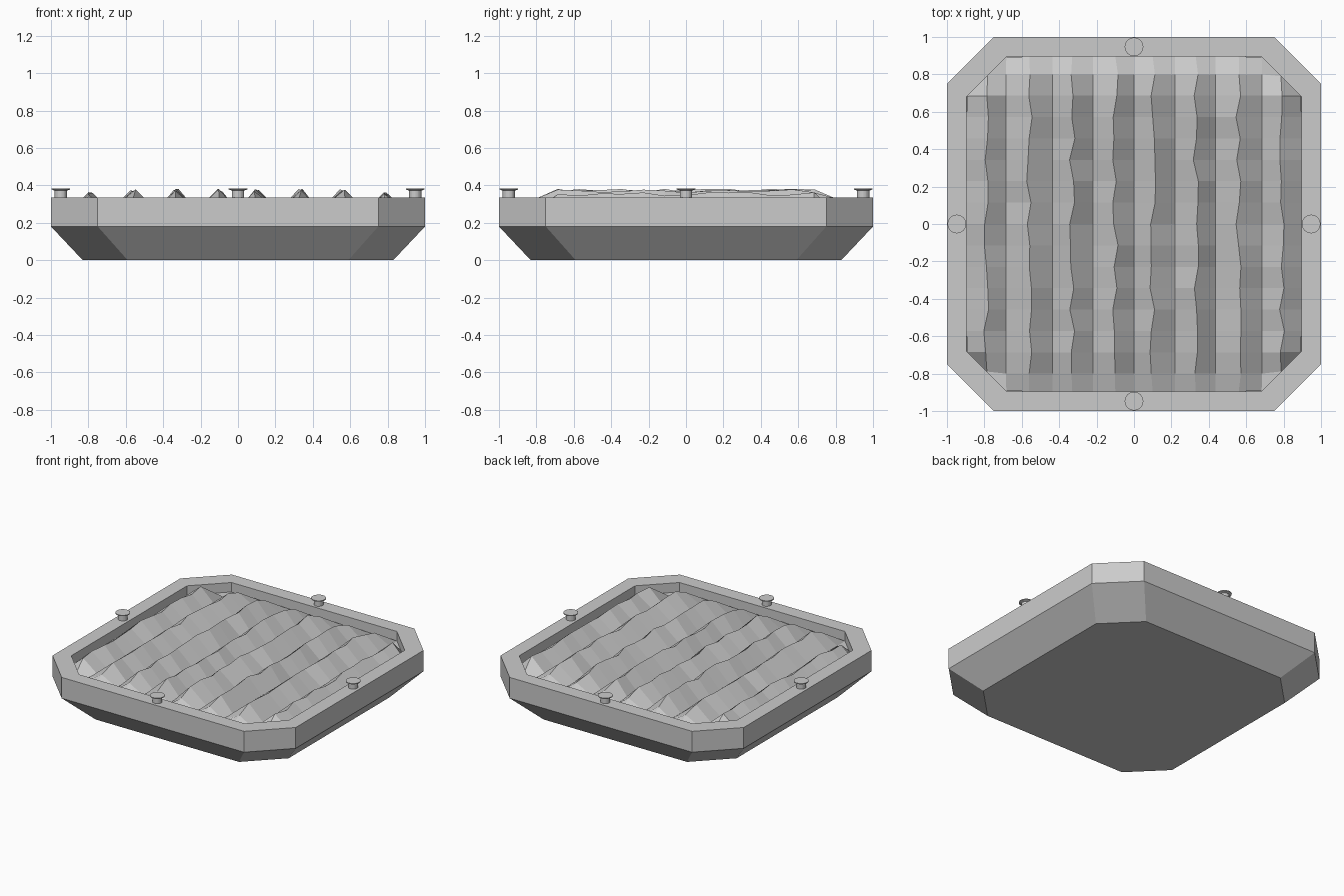
import bpy, bmesh, math, random

if "Cube" in bpy.data.objects:
    bpy.data.objects.remove(bpy.data.objects["Cube"])
random.seed(4)


def finish(name, bm):
    bmesh.ops.recalc_face_normals(bm, faces=bm.faces)
    mesh = bpy.data.meshes.new(name)
    bm.to_mesh(mesh)
    bm.free()
    ob = bpy.data.objects.new(name, mesh)
    bpy.context.collection.objects.link(ob)
    return ob


def loft(name, rings):
    """Skin a stack of rings and cap both ends."""
    bm = bmesh.new()
    loops = [[bm.verts.new(p) for p in ring] for ring in rings]
    n = len(loops[0])
    for a, b in zip(loops, loops[1:]):
        for i in range(n):
            j = (i + 1) % n
            bm.faces.new((a[i], a[j], b[j], b[i]))
    bm.faces.new(loops[0])
    bm.faces.new(loops[-1])
    return finish(name, bm)


def octagon(h, c, z):
    return [(x, y, z) for x, y in ((c, -h), (h, -c), (h, c), (c, h),
                                   (-c, h), (-h, c), (-h, -c), (-c, -h))]


def circle(cx, cy, r, z, n=24):
    return [(cx + r * math.cos(i * math.tau / n),
             cy + r * math.sin(i * math.tau / n), z) for i in range(n)]


# Planter tray: flared octagonal body with a recessed bed
loft("planter_tray", [octagon(0.83, 0.59, 0), octagon(1, 0.75, 0.18),
                      octagon(1, 0.75, 0.335), octagon(0.895, 0.68, 0.335),
                      octagon(0.895, 0.68, 0.24)])

# Ploughed soil: eight wavy ridges running front to back
VALLEY, EDGE = 0.265, 0.895
half_xs = [0, 0.10, 0.22, 0.33, 0.435, 0.56, 0.685, 0.79, EDGE]
xs = [-x for x in half_xs[:0:-1]] + half_xs
ys = [-EDGE] + [-0.8 + 1.6 * i / 14 for i in range(15)] + [EDGE]
bm = bmesh.new()
grid = []
for i, x in enumerate(xs):
    col = []
    for j, y in enumerate(ys):
        px, py, z = x, y, VALLEY
        # ridge crests sit on every second column
        if i % 2 == 1 and 0 < j < len(ys) - 1:
            px += random.uniform(-0.015, 0.015)
            crest = 0.365 if abs(x) > 0.7 else 0.382
            z = random.uniform(crest - 0.022, crest)
            if j in (1, len(ys) - 2):
                z = 0.33
        # trim corners to the octagon
        over = abs(px) + abs(py) - (EDGE + 0.68)
        if over > 0:
            px -= math.copysign(over / 2, px)
            py -= math.copysign(over / 2, py)
            z = VALLEY
        col.append(bm.verts.new((px, py, z)))
    grid.append(col)
for a, b in zip(grid, grid[1:]):
    for j in range(len(ys) - 1):
        bm.faces.new((a[j], b[j], b[j + 1], a[j + 1]))
finish("soil", bm)

# Pegs with flat caps, one in the middle of each rim side
for side, (x, y) in {"right": (0.947, 0), "left": (-0.947, 0),
                     "back": (0, 0.947), "front": (0, -0.947)}.items():
    loft("peg_" + side, [circle(x, y, r, z) for r, z in (
        (0.033, 0.33), (0.033, 0.372), (0.05, 0.378), (0.05, 0.384))])
